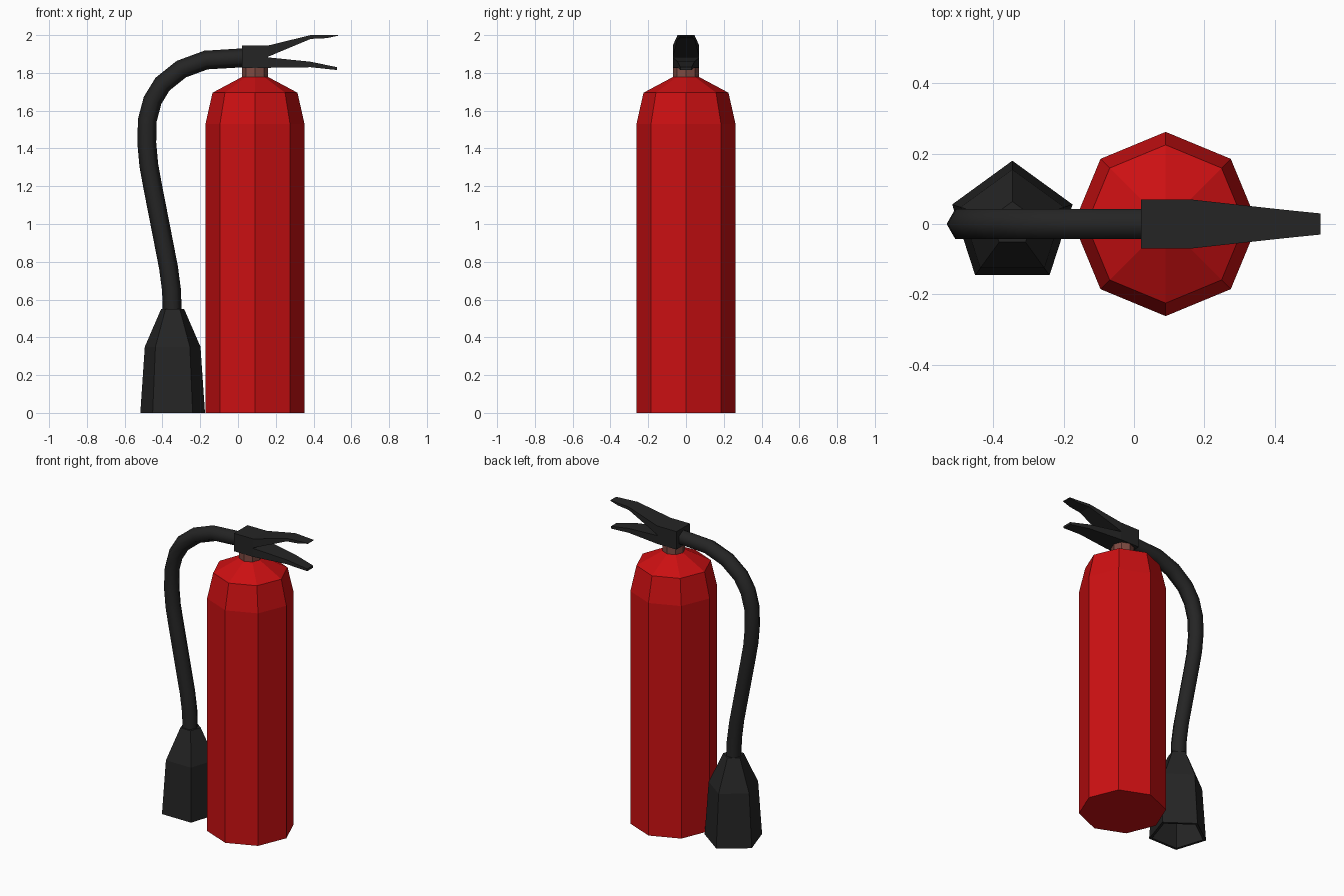
import bpy, bmesh, math
from mathutils import Vector

if "Cube" in bpy.data.objects:
    bpy.data.objects.remove(bpy.data.objects["Cube"])


def material(name, rgb):
    m = bpy.data.materials.new(name)
    m.diffuse_color = (*rgb, 1)
    m.use_nodes = True
    m.node_tree.nodes["Principled BSDF"].inputs["Base Color"].default_value = m.diffuse_color
    return m


RED = material("red paint", (0.60, 0.005, 0.006))
BLACK = material("black rubber", (0.018, 0.018, 0.018))
BRASS = material("dull copper", (0.21, 0.07, 0.055))


def loft(name, rings, mat, smooth=False):
    """Skin a list of equal-length point rings and cap both ends."""
    bm = bmesh.new()
    vr = [[bm.verts.new(p) for p in ring] for ring in rings]
    n = len(vr[0])
    for a, b in zip(vr, vr[1:]):
        for i in range(n):
            j = (i + 1) % n
            bm.faces.new((a[i], a[j], b[j], b[i]))
    bm.faces.new(vr[0])
    bm.faces.new(vr[-1])
    bmesh.ops.recalc_face_normals(bm, faces=bm.faces)
    me = bpy.data.meshes.new(name)
    bm.to_mesh(me)
    bm.free()
    me.materials.append(mat)
    ob = bpy.data.objects.new(name, me)
    bpy.context.collection.objects.link(ob)
    for p in me.polygons:
        p.use_smooth = smooth and len(p.vertices) == 4
    return ob


def lathe(name, cx, profile, sides, start, mat):
    """Faceted upright body from (radius, z) pairs."""
    angles = [start + 2 * math.pi * i / sides for i in range(sides)]
    return loft(name, [[(cx + r * math.cos(a), r * math.sin(a), z)
                        for a in angles] for r, z in profile], mat)


def bar(name, sections):
    """Box-section bar along x from (x, bottom, top, half width)."""
    return loft(name, [[(x, -w, b), (x, w, b), (x, w, t), (x, -w, t)]
                       for x, b, t, w in sections], BLACK)


# Tank and neck
lathe("tank", 0.09, [(0.262, 0), (0.262, 1.53), (0.225, 1.695), (0.066, 1.78)],
      8, 0, RED)
lathe("neck", 0.09, [(0.068, 1.76), (0.068, 1.85)], 8, 0, BRASS)

# Valve block with squeeze lever and carry handle
bar("valve_block", [(0.02, 1.827, 1.945, 0.07), (0.16, 1.827, 1.945, 0.07)])
bar("upper_lever", [(0.16, 1.886, 1.945, 0.07), (0.385, 1.98, 2.0, 0.045),
                    (0.47, 1.984, 2.0, 0.036), (0.53, 1.997, 2.0, 0.03)])
bar("lower_handle", [(0.16, 1.827, 1.882, 0.07), (0.385, 1.83, 1.859, 0.045),
                     (0.525, 1.815, 1.83, 0.03)])

# Hose: hexagonal tube swept along a path in the xz plane
path = [Vector((x, 0, z)) for x, z in [
    (0.03, 1.88), (-0.17, 1.868), (-0.30, 1.82), (-0.40, 1.74),
    (-0.452, 1.655), (-0.48, 1.55), (-0.483, 1.43), (-0.472, 1.31),
    (-0.45, 1.19), (-0.405, 0.96), (-0.368, 0.77), (-0.352, 0.65),
    (-0.348, 0.53)]]
rings = []
for i, p in enumerate(path):
    t = (path[min(i + 1, len(path) - 1)] - path[max(i - 1, 0)]).normalized()
    side = Vector((t.z, 0, -t.x))
    rings.append([p + 0.05 * (side * math.cos(k * math.pi / 3)
                              + Vector((0, 1, 0)) * math.sin(k * math.pi / 3))
                  for k in range(6)])
loft("hose", rings, BLACK, smooth=True)

# Discharge horn: five-sided, hollow from below
lathe("horn", -0.346, [(0.064, 0.55), (0.155, 0.35), (0.18, 0), (0.16, 0),
                       (0.135, 0.30)], 5, math.pi / 2, BLACK)
